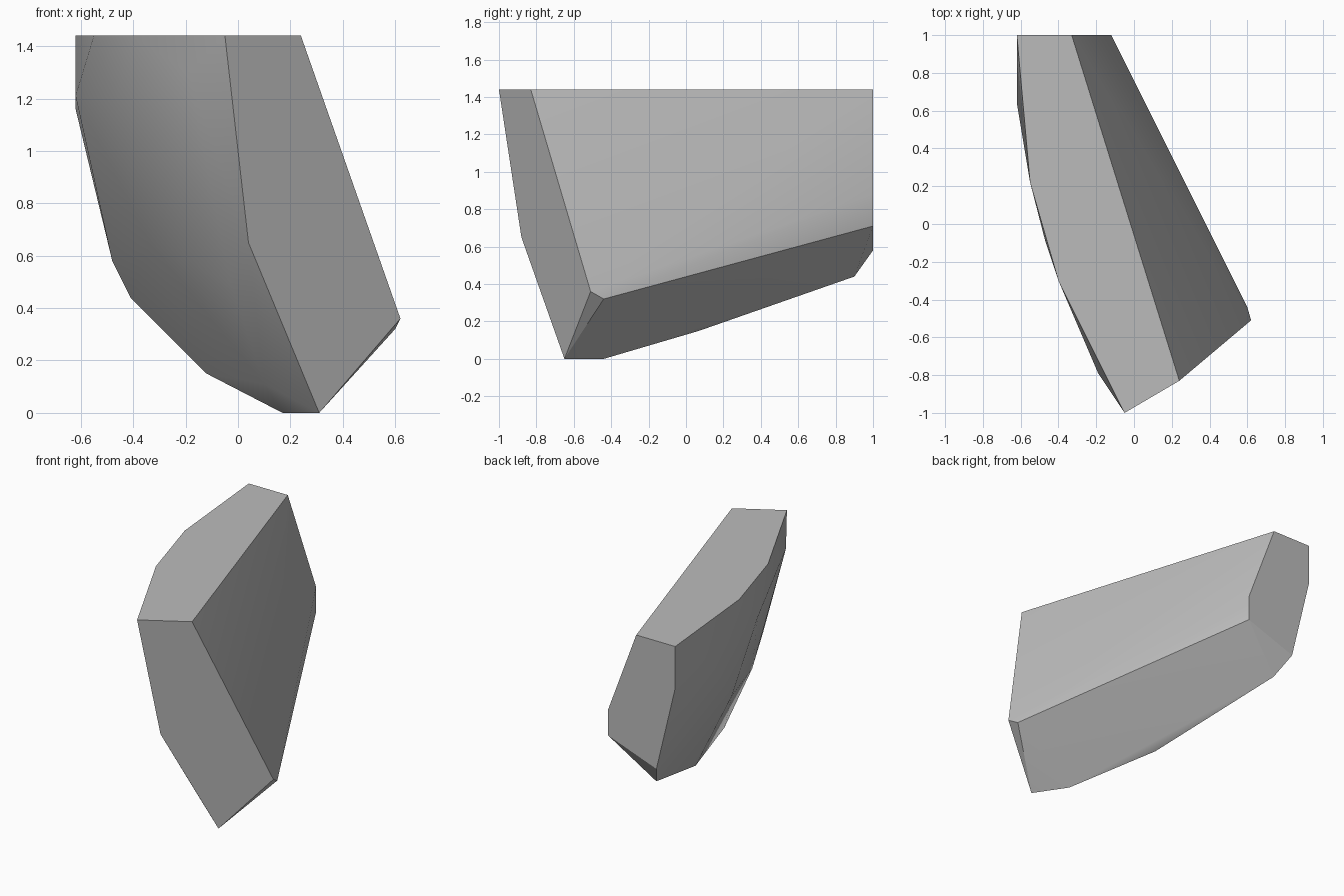
import bpy
import bmesh
import math

# Remove only the default cube
default_cube = bpy.data.objects.get("Cube")
if default_cube:
    bpy.data.objects.remove(default_cube, do_unlink=True)


def make_material(name, color):
    material = bpy.data.materials.new(name)
    material.use_nodes = True
    material.diffuse_color = color
    shader = next(n for n in material.node_tree.nodes if n.type == "BSDF_PRINCIPLED")
    shader.inputs["Base Color"].default_value = color
    return material


def convex_stone(name, corners, material):
    """Wrap a convex shell around the corners and merge the coplanar facets."""
    bm = bmesh.new()
    for corner in corners:
        bm.verts.new(corner)
    hull = bmesh.ops.convex_hull(bm, input=list(bm.verts), use_existing_faces=False)
    loose = {v for key in ("geom_interior", "geom_unused") for v in hull[key]
             if isinstance(v, bmesh.types.BMVert) and not v.link_faces}
    bmesh.ops.delete(bm, geom=list(loose), context="VERTS")
    bmesh.ops.dissolve_limit(bm, angle_limit=math.radians(3),
                             verts=list(bm.verts), edges=list(bm.edges))
    bmesh.ops.recalc_face_normals(bm, faces=list(bm.faces))

    mesh = bpy.data.meshes.new(name)
    bm.to_mesh(mesh)
    bm.free()
    mesh.materials.append(material)
    stone = bpy.data.objects.new(name, mesh)
    bpy.context.scene.collection.objects.link(stone)

    # Soft shading over the curved side, crisp fracture edges
    bpy.ops.object.select_all(action="DESELECT")
    stone.select_set(True)
    bpy.context.view_layer.objects.active = stone
    bpy.ops.object.shade_smooth_by_angle(angle=math.radians(30))
    return stone


# Flat upper fracture, all at one height
top_height = 1.44
top_outline = [(-.05, -1), (.24, -.83), (-.33, 1), (-.62, 1), (-.55, .22), (-.4, -.3)]
top_corners = [(x, y, top_height) for x, y in top_outline]

# Flat back fracture, all at one depth
back_outline = [(-.12, .88), (-.12, .71), (-.48, .58), (-.62, 1.16)]
back_corners = [(x, 1, z) for x, z in back_outline]

# Front fracture and the chipped corner beside it
front_corners = [(.62, -.51, .36), (.6, -.44, .32), (.31, -.65, 0), (.04, -.88, .65)]

# Lower ridge running up towards the back
ridge_corners = [(.17, -.44, 0), (-.12, .07, .15), (-.41, .9, .44)]

# Rounded outer side
side_corners = [(-.62, .64, 1.21), (-.47, -.09, 1.18), (-.19, -.79, 1.3),
                (-.34, 0, .65), (-.03, -.66, .5), (.1, -.55, .11)]

stone_grey = make_material("stone grey", (.5, .5, .5, 1))
convex_stone("stone_fragment",
             top_corners + back_corners + front_corners + ridge_corners + side_corners,
             stone_grey)
